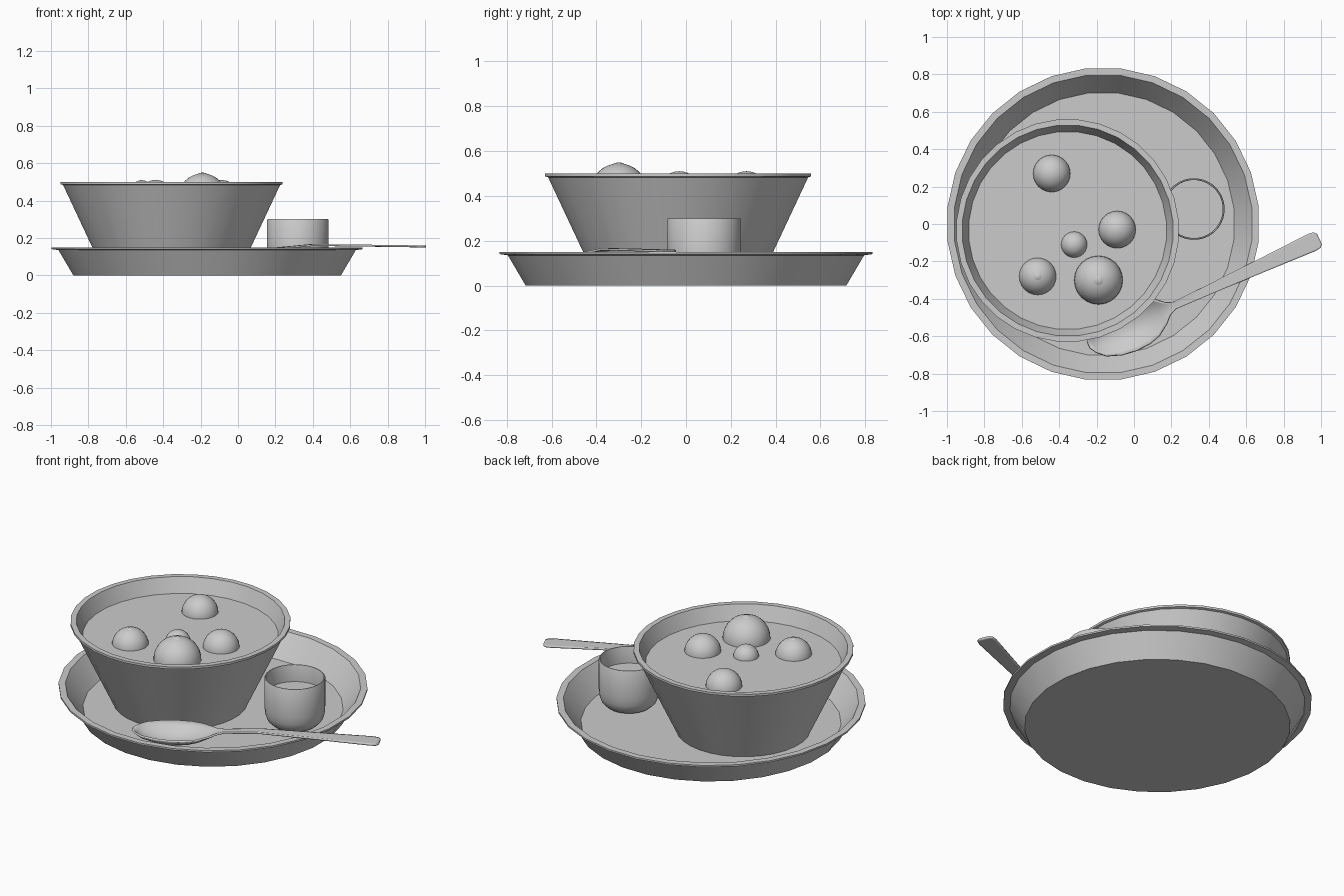
import bpy, bmesh, math
from mathutils import Matrix, Vector

cube = bpy.data.objects.get("Cube")
if cube:
    bpy.data.objects.remove(cube, do_unlink=True)

# One pale grey for everything
GREY = (0.6, 0.6, 0.6, 1)
mat = bpy.data.materials.new("pale grey")
mat.use_nodes = True
mat.diffuse_color = GREY
mat.node_tree.nodes["Principled BSDF"].inputs["Base Color"].default_value = GREY


def finish(name, bm, location=(0, 0, 0), angle=35):
    bmesh.ops.recalc_face_normals(bm, faces=bm.faces)
    mesh = bpy.data.meshes.new(name)
    bm.to_mesh(mesh)
    bm.free()
    mesh.materials.append(mat)
    obj = bpy.data.objects.new(name, mesh)
    obj.location = location
    bpy.context.collection.objects.link(obj)
    bpy.ops.object.select_all(action="DESELECT")
    obj.select_set(True)
    bpy.context.view_layer.objects.active = obj
    bpy.ops.object.shade_smooth_by_angle(angle=math.radians(angle))
    return obj


def lathe(name, profile, x, y, sides):
    """Turn a (radius, height) profile into a vessel capped at both ends."""
    bm = bmesh.new()
    rings = []
    for r, z in profile:
        ring = []
        for i in range(sides):
            a = (i + 0.5) * math.tau / sides
            ring.append(bm.verts.new((r * math.cos(a), r * math.sin(a), z)))
        rings.append(ring)
    for lower, upper in zip(rings, rings[1:]):
        for i in range(sides):
            j = (i + 1) % sides
            bm.faces.new((lower[i], lower[j], upper[j], upper[i]))
    bm.faces.new(rings[0])
    bm.faces.new(rings[-1])
    return finish(name, bm, (x, y, 0))


# Plate with a thin rolled lip
lathe("plate", [(0.72, 0), (0.80, 0.135), (0.837, 0.14), (0.837, 0.15),
                (0.80, 0.15), (0.705, 0.02)], -0.165, 0, 28)

# Soup bowl: the inner cap is the soup surface
lathe("soup_bowl", [(0.365, 0.02), (0.583, 0.483), (0.596, 0.487), (0.596, 0.5),
                    (0.565, 0.5), (0.53, 0.415)], -0.355, -0.035, 32)

# Small cup with rounded foot: the inner cap is the drink surface
lathe("small_cup", [(0.09, 0.02), (0.125, 0.03), (0.15, 0.055), (0.162, 0.09),
                    (0.165, 0.13), (0.165, 0.295), (0.162, 0.3), (0.157, 0.3),
                    (0.155, 0.295), (0.155, 0.2)], 0.32, 0.08, 32)


# Dumplings floating in the soup, some with a small pinched top
def dumpling(name, x, y, r, top, pinched):
    bm = bmesh.new()
    bmesh.ops.create_uvsphere(bm, u_segments=24, v_segments=16, radius=r)
    if pinched:
        bmesh.ops.create_uvsphere(bm, u_segments=12, v_segments=8, radius=r * 0.4,
                                  matrix=Matrix.Translation((0, 0, r * 0.64)))
    finish(name, bm, (x, y, top - r * (1.04 if pinched else 1)))


dumpling("large_dumpling", -0.19, -0.30, 0.13, 0.55, True)
dumpling("left_dumpling", -0.09, -0.03, 0.10, 0.51, False)
dumpling("back_dumpling", -0.44, 0.27, 0.10, 0.51, False)
dumpling("right_dumpling", -0.515, -0.28, 0.10, 0.51, True)
dumpling("small_dumpling", -0.32, -0.11, 0.07, 0.48, False)

# Spoon: sections of (distance from tip, half width, rim height, hollow depth)
sections = [(0, 0.015, 0.125, 0), (0.02, 0.05, 0.125, 0.015), (0.06, 0.09, 0.126, 0.04),
            (0.14, 0.12, 0.127, 0.06), (0.22, 0.131, 0.128, 0.068),
            (0.30, 0.127, 0.13, 0.06), (0.36, 0.11, 0.132, 0.045),
            (0.42, 0.07, 0.137, 0.02), (0.46, 0.035, 0.143, 0.005),
            (0.50, 0.02, 0.15, 0), (0.70, 0.026, 0.167, 0), (1.0, 0.037, 0.164, 0),
            (1.31, 0.05, 0.16, 0), (1.34, 0.046, 0.159, 0), (1.355, 0.03, 0.159, 0)]
COLUMNS = 10
bm = bmesh.new()
along = Vector((0.909, 0.417, 0))
across = Vector((-0.417, 0.909, 0))
tip = Vector((-0.24, -0.645, 0))
rows = []
for s, half, z, depth in sections:
    row = []
    for i in range(COLUMNS + 1):
        u = 2 * i / COLUMNS - 1
        p = tip + along * s + across * (u * half)
        p.z = z - depth * (1 - u * u)
        row.append(bm.verts.new(p))
    rows.append(row)
for a, b in zip(rows, rows[1:]):
    for i in range(COLUMNS):
        bm.faces.new((a[i], b[i], b[i + 1], a[i + 1]))
spoon = finish("spoon", bm, angle=50)
solid = spoon.modifiers.new("thickness", "SOLIDIFY")
solid.thickness = 0.01
solid.offset = -1
